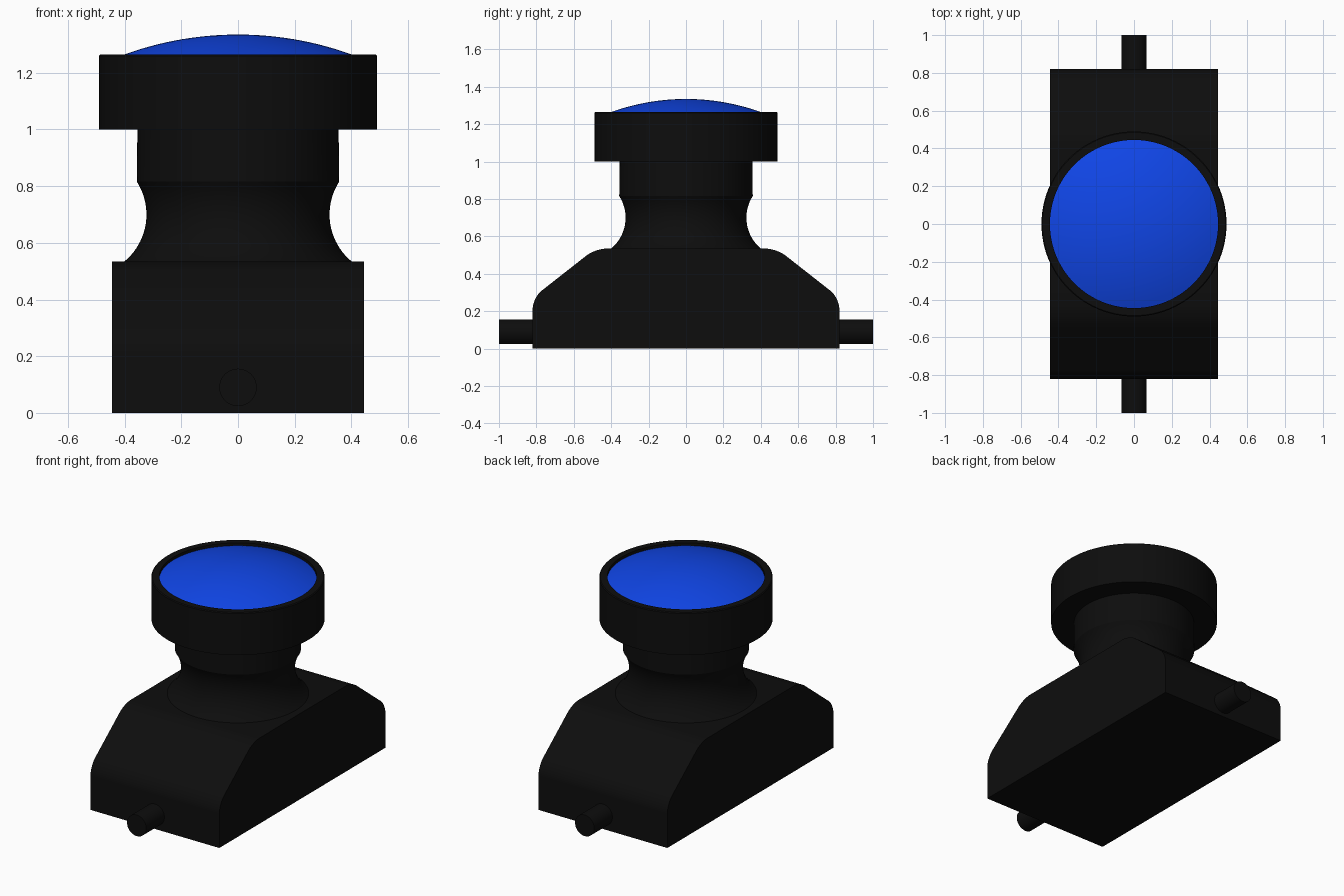
import bpy, bmesh, math
from mathutils import Matrix

if "Cube" in bpy.data.objects:
    bpy.data.objects.remove(bpy.data.objects["Cube"])


def material(name, color):
    m = bpy.data.materials.new(name)
    m.diffuse_color = (*color, 1)
    m.use_nodes = True
    m.node_tree.nodes["Principled BSDF"].inputs["Base Color"].default_value = m.diffuse_color
    return m


BLACK = material("black_plastic", (0.004, 0.004, 0.004))
BLUE = material("blue_button", (0.005, 0.06, 0.8))


def finish(name, bm, mat, angle=30):
    bmesh.ops.recalc_face_normals(bm, faces=bm.faces)
    me = bpy.data.meshes.new(name)
    bm.to_mesh(me)
    bm.free()
    me.materials.append(mat)
    ob = bpy.data.objects.new(name, me)
    bpy.context.collection.objects.link(ob)
    bpy.ops.object.select_all(action='DESELECT')
    ob.select_set(True)
    bpy.context.view_layer.objects.active = ob
    bpy.ops.object.shade_smooth_by_angle(angle=math.radians(angle))
    return ob


def lathe(name, profile, mat, steps=96):
    """Spin an (r, z) profile about the z axis."""
    bm = bmesh.new()
    vs = [bm.verts.new((r, 0, z)) for r, z in profile]
    es = [bm.edges.new(p) for p in zip(vs, vs[1:])]
    bmesh.ops.spin(bm, geom=vs + es, cent=(0, 0, 0), axis=(0, 0, 1),
                   angle=math.tau, steps=steps, use_merge=False)
    bmesh.ops.remove_doubles(bm, verts=bm.verts, dist=1e-5)
    return finish(name, bm, mat)


# Base: sloped housing extruded across x, shoulders rounded
W = 0.445
half = [(0.82, 0), (0.82, 0.272), (0.485, 0.535)]
outline = half + [(-y, z) for y, z in reversed(half)]
bm = bmesh.new()
face = bm.faces.new([bm.verts.new((-W, y, z)) for y, z in outline])
ext = bmesh.ops.extrude_face_region(bm, geom=[face])
bmesh.ops.translate(bm, vec=(2 * W, 0, 0),
                    verts=[g for g in ext["geom"] if isinstance(g, bmesh.types.BMVert)])
shoulders = [e for e in bm.edges
             if abs(e.verts[0].co.x - e.verts[1].co.x) > 0.1 and e.verts[0].co.z > 0.1]
bmesh.ops.bevel(bm, geom=shoulders, offset=0.06, offset_type='OFFSET',
                segments=8, profile=0.5, affect='EDGES')
finish("base", bm, BLACK)

# Pivot pins front and back
for name, s in (("front_pin", -1), ("back_pin", 1)):
    bm = bmesh.new()
    bmesh.ops.create_cone(bm, cap_ends=True, segments=48, radius1=0.066, radius2=0.066, depth=0.2,
                          matrix=Matrix.Translation((0, 0.9 * s, 0.09)) @ Matrix.Rotation(math.pi / 2, 4, 'X'))
    finish(name, bm, BLACK)

# Neck: concave waist below a straight collar
waist = []
a0, a1 = math.asin(-0.165 / 0.215), math.asin(0.116 / 0.215)
for i in range(21):
    a = a0 + (a1 - a0) * i / 20
    waist.append((0.538 - 0.215 * math.cos(a), 0.70 + 0.215 * math.sin(a)))
lathe("neck", waist + [(0.355, 1.0)], BLACK)

# Button: domed disc sunk slightly inside the rim
R, TOP, EDGE = 1.178, 1.335, 0.445
dome = []
for i in range(17):
    r = EDGE * i / 16
    dome.append((r, TOP - R + math.sqrt(R * R - r * r)))
lathe("button", dome, BLUE)

# Cap: wide ring that holds the button
lathe("cap", [(0, 1.0), (0.49, 1.0), (0.49, 1.26), (0.485, 1.265),
              (EDGE, 1.265), (EDGE, dome[-1][1])], BLACK)
